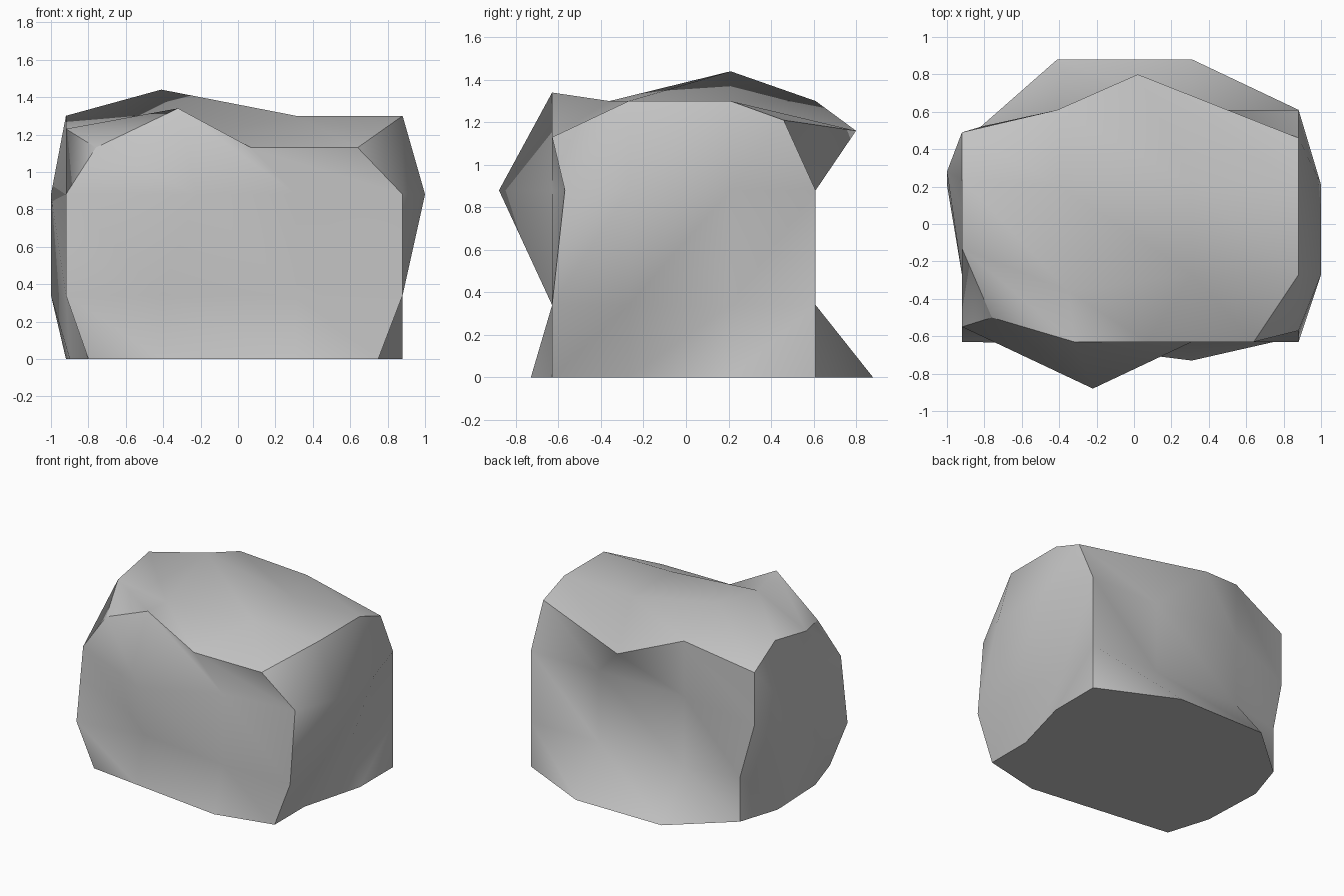
import bpy
import bmesh
from itertools import product

old = bpy.data.objects.get("Cube")
if old:
    bpy.data.objects.remove(old, do_unlink=True)

# Stone colour
stone = bpy.data.materials.new("stone_grey")
stone.use_nodes = True
grey = (0.55, 0.55, 0.55, 1)
stone.diffuse_color = grey
stone.node_tree.nodes["Principled BSDF"].inputs["Base Color"].default_value = grey

# Named positions of a block with three cells along each axis
XS = dict(left=-.92, west=-.41, east=.31, right=.88)
YS = dict(front=-.63, fore=-.27, aft=.21, back=.61)
ZS = dict(foot=0, low=.34, high=.88, crown=1.3)
AXES = [list(XS), list(YS), list(ZS)]

bm = bmesh.new()
points = {}
for key in product(*AXES):
    on_skin = any(name in (axis[0], axis[-1]) for name, axis in zip(key, AXES))
    if on_skin:
        points[key] = bm.verts.new((XS[key[0]], YS[key[1]], ZS[key[2]]))


def chip(place, **move):
    """Shift one named point of the block to the given coordinates."""
    for axis, value in move.items():
        setattr(points[tuple(place.split())].co, axis, value)


# Front: bulge near the top, hollow below, chipped corners
chip("left front foot", x=-.8, y=-.59)
chip("left front high", y=-.55)
chip("left front crown", x=-.76, y=-.5, z=1.13)
chip("right front foot", x=.75)
chip("right front high", y=-.57)
chip("right front crown", x=.64, z=1.13)
chip("west front foot", y=-.64)
chip("east front foot", y=-.73)
chip("west front low", y=-.54)
chip("west front high", x=-.22, y=-.88)
chip("west front crown", x=-.32, z=1.34)
chip("east front crown", x=.07, z=1.13)

# Back: flared foot and overhanging rim
for side in ("west", "east"):
    chip(side + " back foot", y=.88)
chip("east back crown", x=.02, y=.8, z=1.16)
chip("right back crown", y=.46, z=1.21)
chip("left back crown", y=.49, z=1.15)
chip("left back high", y=.49, z=.75)
for level in ("foot", "low"):
    chip("left back " + level, x=-.82, y=.52)

# Right side: shoulder bulge above a shallow hollow
for depth in ("fore", "aft"):
    chip("right " + depth + " high", x=1)
chip("right aft low", x=.81)
chip("right fore foot", x=.75)

# Left side: bulge toward the back, dent toward the front
chip("left aft low", x=-1)
chip("left aft high", x=-1, y=.28)
chip("left aft crown", y=.24)
chip("left fore high", x=-.81, y=-.2)
chip("left fore foot", x=-.9)
chip("left fore crown", y=-.13, z=1.23)

# Top ridge
chip("west aft crown", z=1.44)
chip("west fore crown", x=-.35, y=-.36)

# Skin the six sides with triangles; rims where two sides meet stay sharp
side_layer = bm.faces.layers.int.new("side")
for axis, end in product(range(3), (0, -1)):
    u, v = [a for a in range(3) if a != axis]
    falling = AXES[axis][end] in ("front", "crown")
    for i, j in product(range(3), repeat=2):
        corners = []
        for a, b in ((i, j), (i + 1, j), (i + 1, j + 1), (i, j + 1)):
            key = [None] * 3
            key[axis], key[u], key[v] = AXES[axis][end], AXES[u][a], AXES[v][b]
            corners.append(points[tuple(key)])
        if falling:
            corners = corners[1:] + corners[:1]
        a, b, c, d = corners
        for triangle in ((a, b, c), (a, c, d)):
            face = bm.faces.new(triangle)
            face[side_layer] = axis - 3 * end
            face.smooth = True

bmesh.ops.recalc_face_normals(bm, faces=bm.faces)
for edge in bm.edges:
    edge.smooth = len({f[side_layer] for f in edge.link_faces}) == 1
bm.faces.layers.int.remove(side_layer)

mesh = bpy.data.meshes.new("boulder")
bm.to_mesh(mesh)
bm.free()
mesh.materials.append(stone)
boulder = bpy.data.objects.new("boulder", mesh)
bpy.context.scene.collection.objects.link(boulder)
